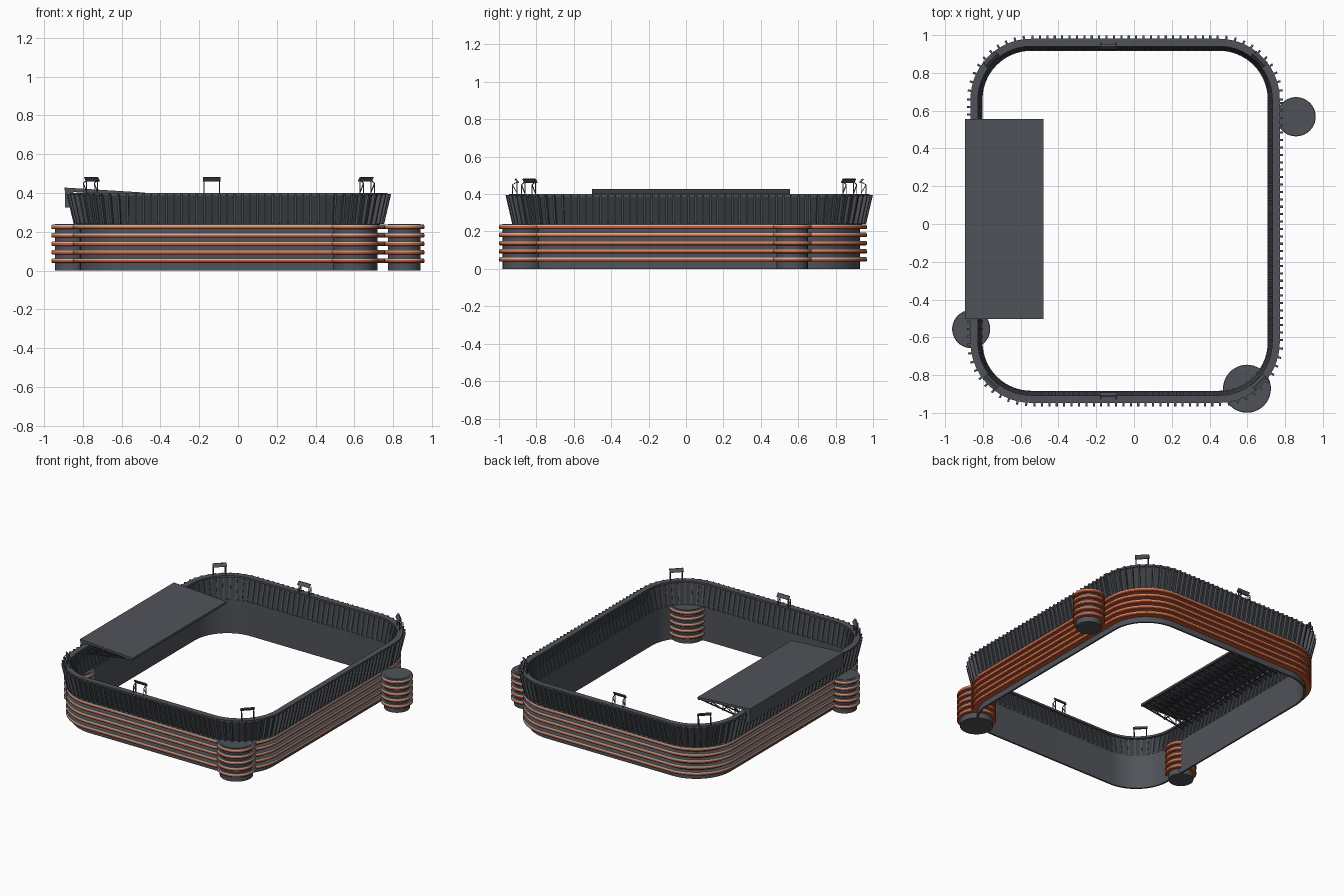
import bpy, bmesh, math
from mathutils import Vector, Matrix

cube = bpy.data.objects.get("Cube")
if cube:
    bpy.data.objects.remove(cube, do_unlink=True)


def material(name, rgb):
    m = bpy.data.materials.new(name)
    m.use_nodes = True
    m.diffuse_color = (*rgb, 1)
    m.node_tree.nodes["Principled BSDF"].inputs["Base Color"].default_value = (*rgb, 1)
    return m


GREY = material("slate grey", (0.08, 0.086, 0.1))
DARK = material("dark grey", (0.045, 0.049, 0.056))
ORANGE = material("orange", (0.62, 0.09, 0.025))
PALE = material("pale grey", (0.5, 0.49, 0.45))

CX, CY = -0.047, 0.017          # centre of the bowl
HX, HY, R = 0.767, 0.912, 0.27  # half sizes and corner radius of the base wall
ZUP = Vector((0, 0, 1))


def finish(name, bm, mats, smooth=False):
    bmesh.ops.recalc_face_normals(bm, faces=bm.faces)
    mesh = bpy.data.meshes.new(name)
    bm.to_mesh(mesh)
    bm.free()
    for m in mats:
        mesh.materials.append(m)
    ob = bpy.data.objects.new(name, mesh)
    bpy.context.collection.objects.link(ob)
    if smooth:
        bpy.ops.object.select_all(action='DESELECT')
        ob.select_set(True)
        bpy.context.view_layer.objects.active = ob
        bpy.ops.object.shade_smooth_by_angle(angle=math.radians(30))
    return ob


def bowl_path(steps=14):
    """Rounded rectangle as (point, outward normal) pairs."""
    path = []
    for k, (sx, sy) in enumerate([(1, 1), (-1, 1), (-1, -1), (1, -1)]):
        c = Vector((CX + sx * (HX - R), CY + sy * (HY - R), 0))
        for i in range(steps + 1):
            a = (k + i / steps) * math.pi / 2
            n = Vector((math.cos(a), math.sin(a), 0))
            path.append((c + n * R, n))
    return path


def circle_path(x, y, steps=40):
    angles = [2 * math.pi * i / steps for i in range(steps)]
    return [(Vector((x, y, 0)), Vector((math.cos(a), math.sin(a), 0))) for a in angles]


def sweep(bm, path, profile, slots):
    """Sweep a closed (offset, height) profile around a closed path."""
    rows = [[bm.verts.new(p + n * o + ZUP * z) for o, z in profile] for p, n in path]
    m = len(profile)
    for i, row in enumerate(rows):
        nxt = rows[(i + 1) % len(rows)]
        for j in range(m):
            k = (j + 1) % m
            bm.faces.new((row[j], nxt[j], nxt[k], row[k])).material_index = slots[j]


def ring(name, path, profile, mat):
    bm = bmesh.new()
    sweep(bm, path, profile, [0] * len(profile))
    return finish(name, bm, [mat], True)


def bands(name, path, inner, outer):
    """Five projecting ledges: grey top, pale upper edge, orange lower edge."""
    bm = bmesh.new()
    for i in range(5):
        z = 0.039 + i * 0.0435
        prof = [(inner, z), (outer - 0.004, z), (outer, z + 0.004),
                (outer, z + 0.015), (outer - 0.003, z + 0.024), (inner, z + 0.024)]
        sweep(bm, path, prof, [1, 1, 1, 2, 0, 0])
    return finish(name, bm, [GREY, ORANGE, PALE], True)


def prism(bm, corners, shift):
    """Solid from a planar outline pushed along a vector."""
    a = [bm.verts.new(c) for c in corners]
    b = [bm.verts.new(Vector(c) + shift) for c in corners]
    bm.faces.new(a)
    bm.faces.new(b[::-1])
    for i in range(len(a)):
        j = (i + 1) % len(a)
        bm.faces.new((a[i], a[j], b[j], b[i]))


def beam(bm, a, b, w):
    a, b = Vector(a), Vector(b)
    d = b - a
    rot = d.to_track_quat('Z', 'Y').to_matrix().to_4x4()
    mat = Matrix.Translation((a + b) / 2) @ rot @ Matrix.Diagonal((w, w, d.length, 1))
    bmesh.ops.create_cube(bm, size=1, matrix=mat)


# Bowl: base wall, ledges, leaning upper wall and top rim
path = bowl_path()
ring("base_wall", path, [(-0.012, 0), (0, 0), (0, 0.24), (-0.012, 0.24)], GREY)
bands("base_bands", path, -0.004, 0.038)
ring("upper_wall", path, [(-0.008, 0.236), (0.012, 0.236), (0.046, 0.39), (0.03, 0.39)], DARK)
ring("top_rim", path, [(0.012, 0.386), (0.052, 0.386), (0.052, 0.4), (0.012, 0.4)], GREY)

# Ribs evenly spaced around the upper wall
bm = bmesh.new()
spacing, carry = 0.0392, 0.0
for (p, n), (q, m) in zip(path, path[1:] + path[:1]):
    length = (q - p).length
    while carry < length:
        f = carry / length
        c, out = p.lerp(q, f), n.lerp(m, f).normalized()
        side = out.cross(ZUP) * 0.011
        outline = [c + out * o + ZUP * z - side / 2 for o, z in
                   [(-0.012, 0.24), (0.034, 0.24), (0.07, 0.394), (0.024, 0.394)]]
        prism(bm, outline, side)
        carry += spacing
    carry -= length
finish("wall_ribs", bm, [GREY])

# Round stair towers
for name, x, y, r, core in [("left_front", 0.598, -0.872, 0.127, 0.108),
                            ("left_back", 0.858, 0.568, 0.104, 0.083),
                            ("right_front", -0.862, -0.556, 0.101, 0.081)]:
    bm = bmesh.new()
    bmesh.ops.create_cone(bm, cap_ends=True, segments=40, radius1=core, radius2=core,
                          depth=0.24, matrix=Matrix.Translation((x, y, 0.12)))
    finish(name + "_tower_core", bm, [GREY], True)
    bands(name + "_tower_bands", circle_path(x, y), core - 0.01, r)

# Stand roof with its rear fascia
Y0, Y1 = -0.503, 0.555
bm = bmesh.new()
prism(bm, [(-0.895, Y0, 0.412), (-0.48, Y0, 0.388), (-0.48, Y0, 0.402), (-0.895, Y0, 0.428)],
      Vector((0, Y1 - Y0, 0)))
finish("stand_roof", bm, [GREY])
bm = bmesh.new()
prism(bm, [(-0.893, Y0, 0.326), (-0.85, Y0, 0.326), (-0.85, Y0, 0.412), (-0.893, Y0, 0.414)],
      Vector((0, Y1 - Y0, 0)))
finish("roof_fascia", bm, [GREY])

# Trusses under the roof
bm = bmesh.new()
COUNT = 22
for i in range(COUNT):
    y = Y0 + 0.01 + (Y1 - Y0 - 0.02) * i / (COUNT - 1)
    low = [Vector((-0.86 + 0.37 * t, y, 0.335 + 0.053 * t)) for t in (0, 0.25, 0.5, 0.75, 1)]
    top = [Vector((v.x, y, 0.409 - 0.023 * k / 4)) for k, v in enumerate(low)]
    beam(bm, low[0], low[4], 0.007)
    beam(bm, top[0], top[4], 0.007)
    for k in range(3):
        beam(bm, low[k], top[k + 1], 0.004)
        beam(bm, low[k + 1], top[k + 1], 0.004)
for x, z in [(-0.675, 0.36), (-0.488, 0.386)]:
    beam(bm, (x, Y0, z), (x, Y1, z), 0.006)
finish("roof_trusses", bm, [DARK])


# Floodlight frames standing on the rim
def floodlight(name, x, y, nx, ny):
    out = Vector((nx, ny, 0)).normalized()
    side = out.cross(ZUP)
    base = Vector((x, y, 0))
    bm = bmesh.new()
    for s in (-0.04, 0.04):
        foot = base + side * s
        beam(bm, foot + ZUP * 0.395, foot + ZUP * 0.47, 0.005)
        beam(bm, foot + out * 0.025 + ZUP * 0.395, foot + out * 0.025 + ZUP * 0.45, 0.004)
        beam(bm, foot + out * 0.025 + ZUP * 0.45, foot + ZUP * 0.405, 0.004)
        beam(bm, foot + out * 0.025 + ZUP * 0.45, foot + ZUP * 0.465, 0.004)
    outline = [base - side * 0.046 + out * o + ZUP * z for o, z in
               [(-0.012, 0.461), (-0.002, 0.459), (0.014, 0.48), (0.004, 0.483)]]
    prism(bm, outline, side * 0.092)
    finish(name, bm, [GREY])


for ny, depth in [(-1, "front"), (1, "back")]:
    floodlight(depth + "_middle_floodlight", -0.135, CY + ny * (HY + 0.008), 0, ny)
    for nx, hand in [(1, "left"), (-1, "right")]:
        reach = (R + 0.025) * math.sqrt(0.5)
        floodlight(f"{depth}_{hand}_floodlight", CX + nx * (HX - R + reach),
                   CY + ny * (HY - R + reach), nx, ny)
